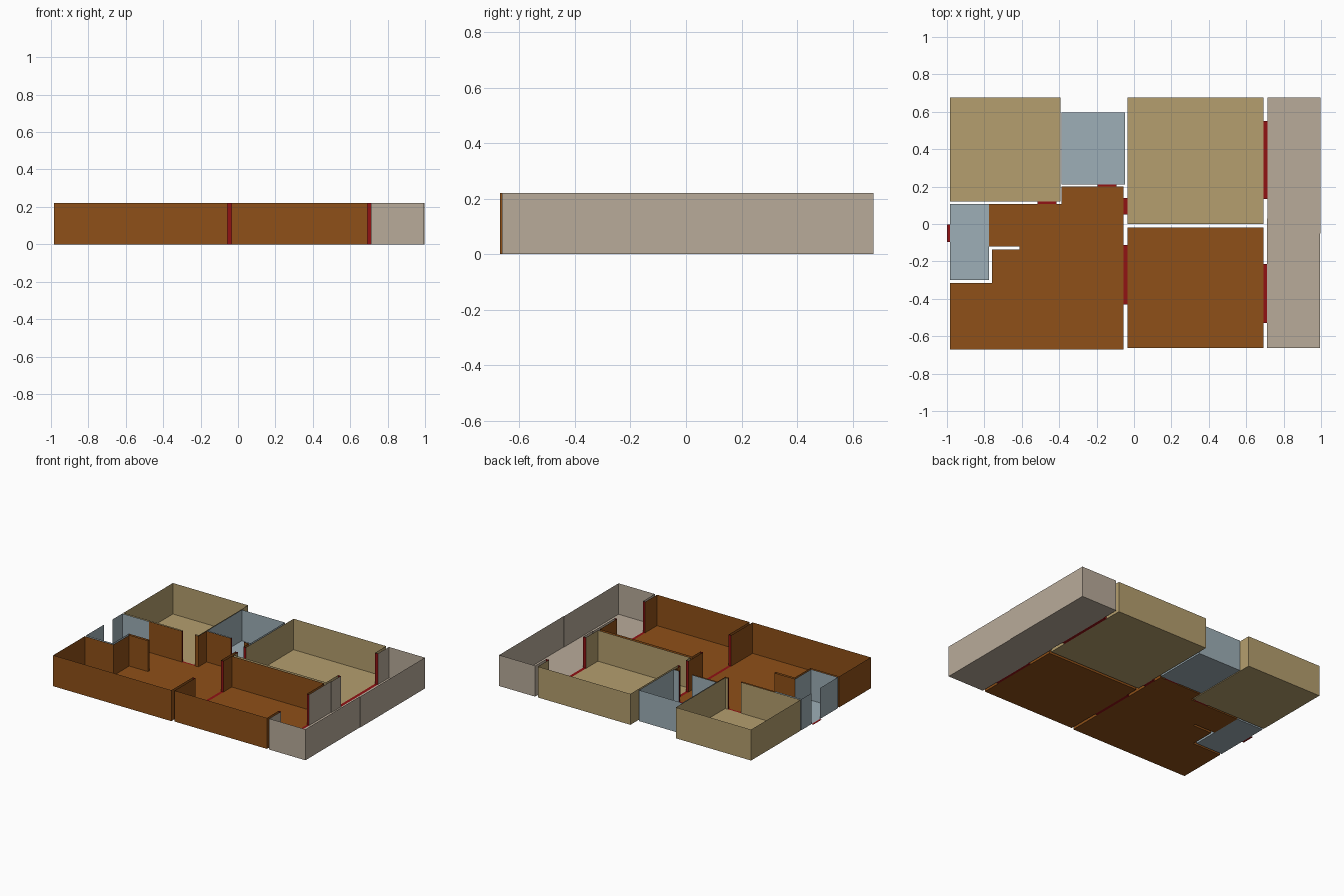
import bpy, bmesh

if "Cube" in bpy.data.objects:
    bpy.data.objects.remove(bpy.data.objects["Cube"])

H = 0.22  # wall height


def material(name, rgb):
    lin = [((c / 255 + 0.055) / 1.055) ** 2.4 for c in rgb]
    m = bpy.data.materials.new(name)
    m.diffuse_color = (*lin, 1)
    m.use_nodes = True
    m.node_tree.nodes["Principled BSDF"].inputs["Base Color"].default_value = m.diffuse_color
    return m


BROWN = material("wood_brown", (143, 80, 24))
BEIGE = material("bedroom_beige", (181, 159, 110))
BLUE = material("bath_blue", (158, 175, 183))
TAUPE = material("balcony_taupe", (185, 171, 154))
RED = material("door_red", (145, 18, 20))


def rect(x0, y0, x1, y1):
    return [(x0, y0), (x1, y0), (x1, y1), (x0, y1)]


# Openings: name, wall axis the opening runs along, x0, y0, x1, y1
DOORS = [
    ("entrance_door", 1, -1.0, -0.097, -0.985, -0.003),
    ("small_bedroom_door", 0, -0.515, 0.108, -0.415, 0.12),
    ("bathroom_door", 0, -0.195, 0.2, -0.093, 0.21),
    ("large_bedroom_door", 1, -0.055, 0.05, -0.035, 0.14),
    ("dining_door", 1, -0.055, -0.43, -0.035, -0.113),
    ("bedroom_balcony_door", 1, 0.693, 0.135, 0.715, 0.55),
    ("dining_balcony_door", 1, 0.692, -0.53, 0.71, -0.215),
]
FOYER_GAP = ("foyer_gap", 1, -0.775, -0.12, -0.775, 0.108)

# Rooms: name, colour, floor outline
ROOMS = [
    ("small_bedroom", BEIGE, rect(-0.985, 0.12, -0.393, 0.675)),
    ("large_bedroom", BEIGE, rect(-0.035, 0.0, 0.693, 0.675)),
    ("bathroom", BLUE, rect(-0.387, 0.21, -0.048, 0.596)),
    ("foyer", BLUE, rect(-0.985, -0.3, -0.775, 0.107)),
    ("dining_room", BROWN, rect(-0.035, -0.663, 0.692, -0.02)),
    ("living_room", BROWN, [
        (-0.985, -0.67), (-0.055, -0.67), (-0.055, 0.2), (-0.387, 0.2),
        (-0.387, 0.108), (-0.775, 0.108), (-0.775, -0.12), (-0.612, -0.12),
        (-0.612, -0.137), (-0.76, -0.137), (-0.76, -0.315), (-0.985, -0.315)]),
    ("balcony", TAUPE, [
        (0.71, -0.663), (0.995, -0.663), (0.995, -0.05), (0.998, -0.05),
        (0.998, 0.675), (0.715, 0.675), (0.715, 0.03), (0.71, 0.03)]),
]


def build(name, mat, floor, walls):
    """One floor face plus an upright sheet for every wall segment."""
    bm = bmesh.new()
    bm.faces.new([bm.verts.new((x, y, 0)) for x, y in floor])
    for a, b in walls:
        bm.faces.new([bm.verts.new(p) for p in
                      ((*a, 0), (*b, 0), (*b, H), (*a, H))])
    bmesh.ops.remove_doubles(bm, verts=bm.verts, dist=0.0005)
    me = bpy.data.meshes.new(name)
    bm.to_mesh(me)
    bm.free()
    me.materials.append(mat)
    ob = bpy.data.objects.new(name, me)
    bpy.context.collection.objects.link(ob)


def wall_segments(a, b):
    """Split wall a-b around every opening lying on it."""
    ax = 0 if a[1] == b[1] else 1
    lo, hi = sorted((a[ax], b[ax]))
    line = a[1 - ax]
    gaps = []
    for _, dax, *r in DOORS + [FOYER_GAP]:
        touches = min(abs(r[1 - ax] - line), abs(r[3 - ax] - line)) < 0.004
        if dax == ax and touches and r[ax] < hi and r[ax + 2] > lo:
            gaps.append((r[ax], r[ax + 2]))
    segs, pos = [], lo
    for g0, g1 in sorted(gaps) + [(hi, hi)]:
        if g0 - pos > 0.002:
            ends = (pos, g0) if a[ax] < b[ax] else (g0, pos)
            segs.append(tuple((e, line) if ax == 0 else (line, e) for e in ends))
        pos = g1
    return segs


# Rooms
for name, mat, pts in ROOMS:
    walls = [s for i, p in enumerate(pts)
             for s in wall_segments(p, pts[(i + 1) % len(pts)])]
    build(name, mat, pts, walls)

# Doorways: sill and two jambs (the entrance has only its sill)
for name, ax, x0, y0, x1, y1 in DOORS:
    if name == "entrance_door":
        jambs = []
    elif ax == 0:
        jambs = [((x, y0), (x, y1)) for x in (x0, x1)]
    else:
        jambs = [((x0, y), (x1, y)) for y in (y0, y1)]
    build(name, RED, rect(x0, y0, x1, y1), jambs)
